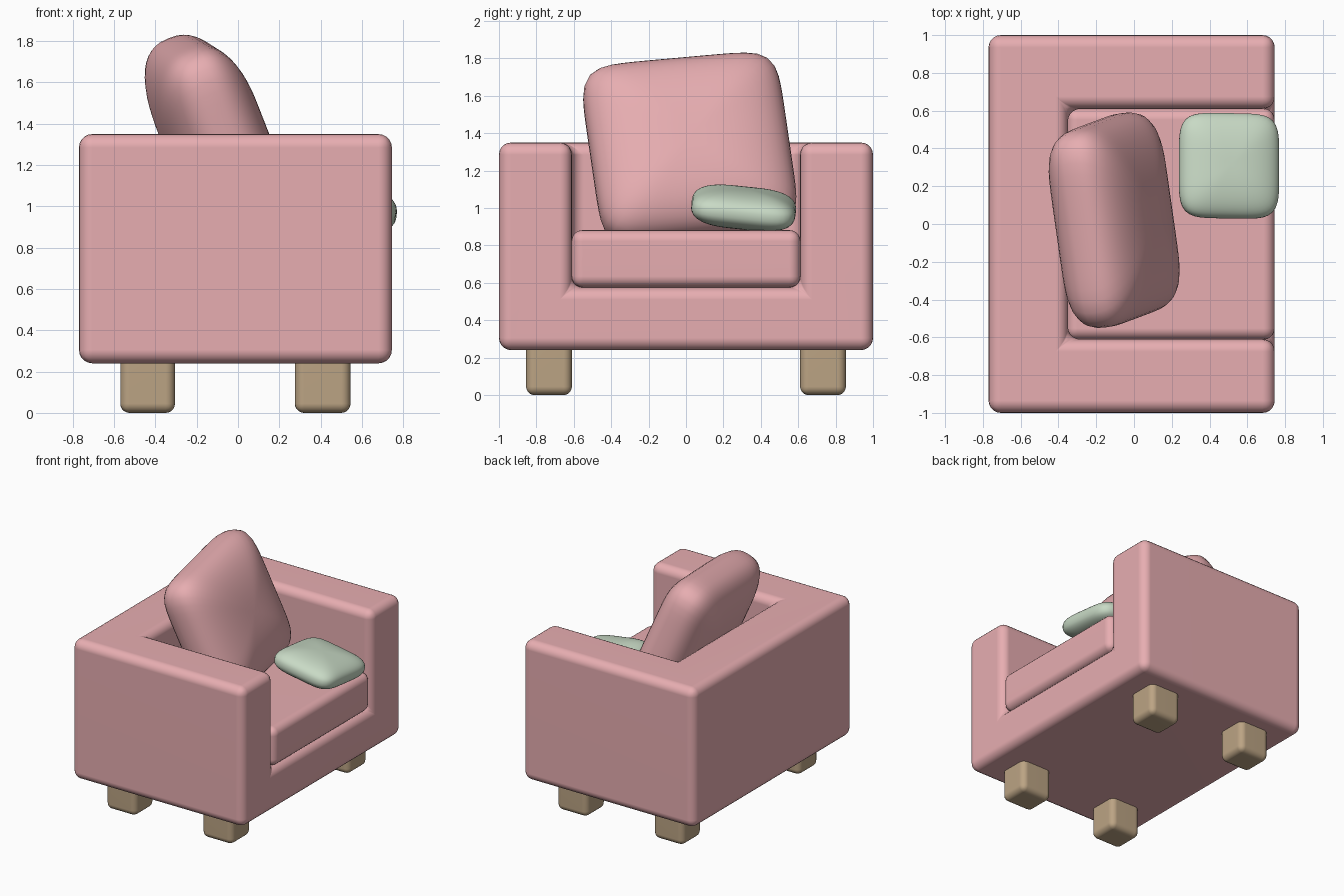
import bpy, bmesh
from math import sin, cos, pi, radians
from mathutils import Matrix, Vector

if "Cube" in bpy.data.objects:
    bpy.data.objects.remove(bpy.data.objects["Cube"])


def material(name, color):
    m = bpy.data.materials.new(name)
    m.diffuse_color = color
    m.use_nodes = True
    m.node_tree.nodes["Principled BSDF"].inputs["Base Color"].default_value = m.diffuse_color
    return m


PINK = material("pink_fabric", (0.80, 0.42, 0.44, 1))
GREEN = material("green_fabric", (0.58, 0.70, 0.56, 1))
WOOD = material("wood", (0.50, 0.37, 0.23, 1))


def finish(name, bm, mat, bevel=0.0):
    bmesh.ops.recalc_face_normals(bm, faces=bm.faces[:])
    for f in bm.faces:
        f.smooth = True
    me = bpy.data.meshes.new(name)
    bm.to_mesh(me)
    bm.free()
    me.materials.append(mat)
    ob = bpy.data.objects.new(name, me)
    bpy.context.collection.objects.link(ob)
    if bevel:
        b = ob.modifiers.new("round", "BEVEL")
        b.width = bevel
        b.segments = 5
        b.limit_method = "ANGLE"
        ob.modifiers.new("normals", "WEIGHTED_NORMAL").keep_sharp = False
    return ob


def box(name, lo, hi, mat, bevel):
    lo, hi = Vector(lo), Vector(hi)
    bm = bmesh.new()
    bmesh.ops.create_cube(bm, size=1)
    bmesh.ops.scale(bm, vec=hi - lo, verts=bm.verts)
    bmesh.ops.translate(bm, vec=(lo + hi) / 2, verts=bm.verts)
    return finish(name, bm, mat, bevel)


def spow(v, e):
    return (1 if v >= 0 else -1) * abs(v) ** e


def pillow(name, half, q, p, center, rot, mat, n=72, rings=28):
    # rounded-square outline (q) with a puffed profile (p) through the thickness
    bm = bmesh.new()
    a, b, c = half
    loops = []
    for j in range(1, rings):
        t = -pi / 2 + pi * j / rings
        r, h = spow(cos(t), 2 / p), spow(sin(t), 2 / p) * c
        loop = []
        for i in range(n):
            u = 2 * pi * i / n
            k = (abs(cos(u)) ** q + abs(sin(u)) ** q) ** (-1 / q)
            loop.append(bm.verts.new((a * r * k * cos(u), b * r * k * sin(u), h)))
        loops.append(loop)
    for l0, l1 in zip(loops, loops[1:]):
        for i in range(n):
            k = (i + 1) % n
            bm.faces.new((l0[i], l0[k], l1[k], l1[i]))
    for loop, h in ((loops[0], -c), (loops[-1], c)):
        tip = bm.verts.new((0, 0, h))
        for i in range(n):
            bm.faces.new((loop[i], loop[(i + 1) % n], tip))
    bmesh.ops.transform(bm, matrix=Matrix.Translation(center) @ rot, verts=bm.verts)
    return finish(name, bm, mat)


def turn(deg, axis):
    return Matrix.Rotation(radians(deg), 4, axis)


# frame: block of cells with the seat well left out
xs, ys, zs = (-0.77, -0.35, 0.745), (-1, -0.61, 0.61, 1), (0.24, 0.575, 1.35)
cells = {(i, j, k) for i in range(2) for j in range(3) for k in range(2)} - {(1, 1, 1)}
bm = bmesh.new()
verts = {}


def corner(i, j, k):
    if (i, j, k) not in verts:
        verts[i, j, k] = bm.verts.new((xs[i], ys[j], zs[k]))
    return verts[i, j, k]


for cell in cells:
    for ax in range(3):
        for side in (0, 1):
            nb = list(cell)
            nb[ax] += 2 * side - 1
            if tuple(nb) in cells:
                continue
            quad = []
            for d in ((0, 0), (1, 0), (1, 1), (0, 1)):
                o = list(cell)
                o[ax] += side
                o[(ax + 1) % 3] += d[0]
                o[(ax + 2) % 3] += d[1]
                quad.append(corner(*o))
            bm.faces.new(quad)
bmesh.ops.recalc_face_normals(bm, faces=bm.faces[:])
bmesh.ops.dissolve_limit(bm, angle_limit=0.02, verts=bm.verts[:], edges=bm.edges[:])
finish("armchair_frame", bm, PINK, 0.065)

# seat cushion
box("seat_cushion", (-0.36, -0.612, 0.575), (0.745, 0.612, 0.882), PINK, 0.06)

# legs
for xn, x0, x1 in (("back", -0.57, -0.305), ("front", 0.275, 0.545)):
    for yn, s in (("left", -1), ("right", 1)):
        y0, y1 = sorted((s * 0.61, s * 0.855))
        box(f"{xn}_{yn}_leg", (x0, y0, 0), (x1, y1, 0.33), WOOD, 0.045)

# leaning back cushion
pillow("back_cushion", (0.505, 0.535, 0.24), 7, 2.5, (-0.105, 0.02, 1.32),
       turn(6, 'Z') @ turn(-22, 'Y') @ turn(5.5, 'X') @ turn(90, 'Y'), PINK)

# small loose pillow
pillow("small_pillow", (0.268, 0.28, 0.104), 5, 2.4, (0.503, 0.308, 1.0),
       turn(-1, 'Z') @ turn(9, 'Y') @ turn(-6, 'X'), GREEN)
